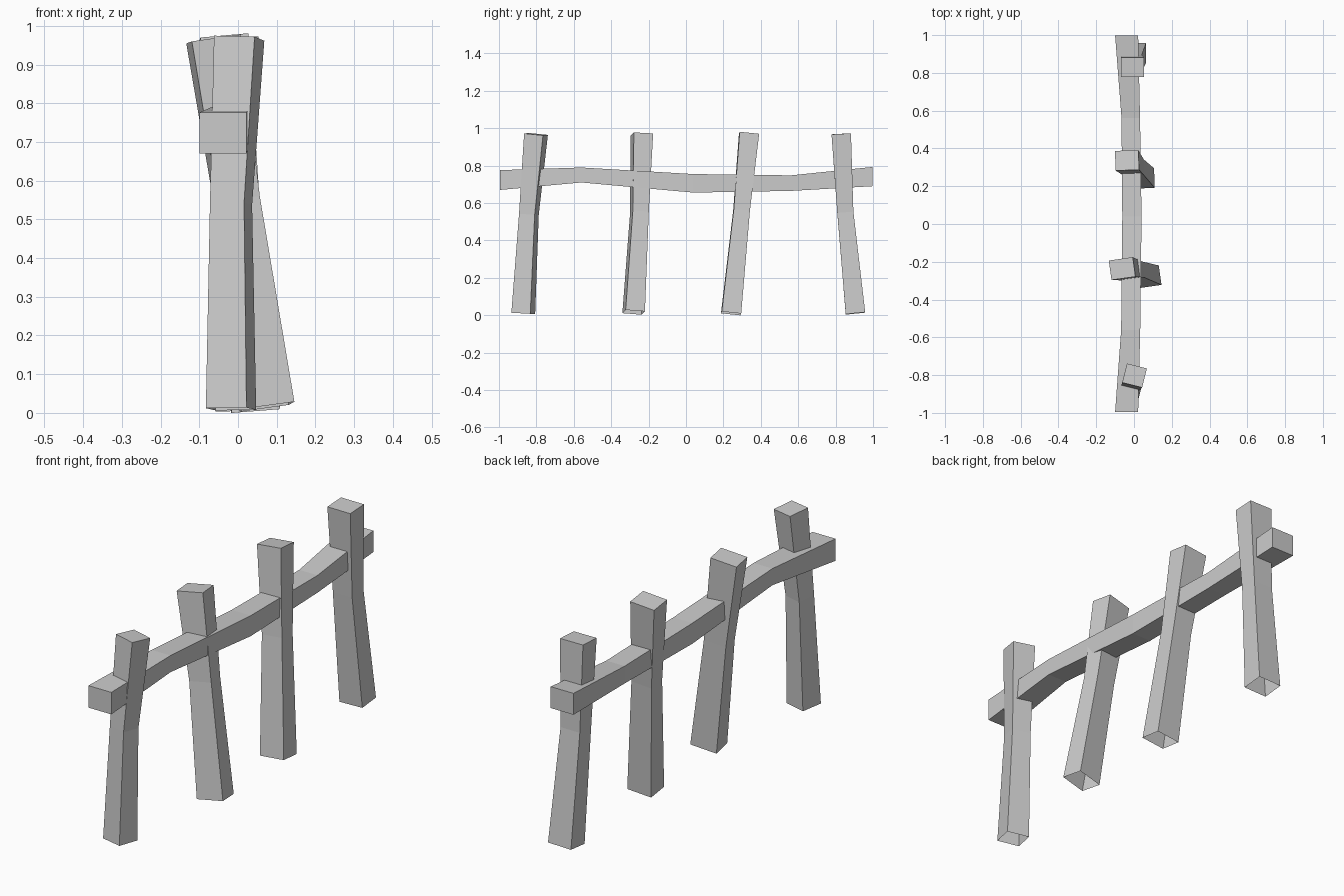
import bpy, bmesh
from math import radians, cos, sin
from mathutils import Vector

if "Cube" in bpy.data.objects:
    bpy.data.objects.remove(bpy.data.objects["Cube"])


def sweep(name, rings, cap_start, cap_end):
    """Skin a list of four-corner rings into a squared timber."""
    bm = bmesh.new()
    loops = [[bm.verts.new(p) for p in ring] for ring in rings]
    for a, b in zip(loops, loops[1:]):
        for i in range(4):
            j = (i + 1) % 4
            bm.faces.new((a[i], a[j], b[j], b[i]))
    if cap_start:
        bm.faces.new(loops[0][::-1])
    if cap_end:
        bm.faces.new(loops[-1])
    mesh = bpy.data.meshes.new(name)
    bm.to_mesh(mesh)
    bm.free()
    obj = bpy.data.objects.new(name, mesh)
    bpy.context.collection.objects.link(obj)
    return obj


def post_ring(centre, axis, spin, width, depth):
    """Rectangle square to the lean of the post."""
    c, s = cos(spin), sin(spin)
    ring = []
    for u, v in ((-1, -1), (1, -1), (1, 1), (-1, 1)):
        x, y = u * width / 2, v * depth / 2
        dx, dy = x * c - y * s, x * s + y * c
        dz = -(axis.x * dx + axis.y * dy) / axis.z
        ring.append(centre + Vector((dx, dy, dz)))
    return ring


# Posts: bottom, waist and top centres, spin in degrees, width
posts = [
    ((-0.018, -0.870, 0.010), (-0.018, -0.840, 0.54), (0.003, -0.802, 0.968), -14, 0.108),
    ((0.075, -0.280, 0.016), (-0.003, -0.249, 0.55), (-0.063, -0.236, 0.966), 8, 0.128),
    ((0.046, 0.241, 0.010), (0.001, 0.297, 0.56), (-0.037, 0.337, 0.970), 2, 0.124),
    ((0.003, 0.906, 0.010), (-0.010, 0.852, 0.55), (-0.008, 0.830, 0.970), 0, 0.122),
]
for n, (bottom, waist, top, spin, width) in enumerate(posts, 1):
    b, w, t = Vector(bottom), Vector(waist), Vector(top)
    a = radians(spin)
    sweep(f"fence_post_{n}", [
        post_ring(b, w - b, a, width, 0.104),
        post_ring(w, t - b, a, width * 0.84, 0.086),
        post_ring(t, t - w, a, width, 0.104),
    ], False, True)

# Crooked rail: y, x min, x max, z min, z max
stations = [
    (-0.995, -0.100, 0.022, 0.670, 0.776),
    (-0.560, -0.068, 0.033, 0.710, 0.790),
    (0.040, -0.062, 0.040, 0.656, 0.755),
    (0.560, -0.066, 0.032, 0.665, 0.748),
    (0.998, -0.100, 0.022, 0.690, 0.793),
]
rail = [[(x0, y, z0), (x0, y, z1), (x1, y, z1), (x1, y, z0)]
        for y, x0, x1, z0, z1 in stations]
sweep("fence_rail", rail, True, True)
